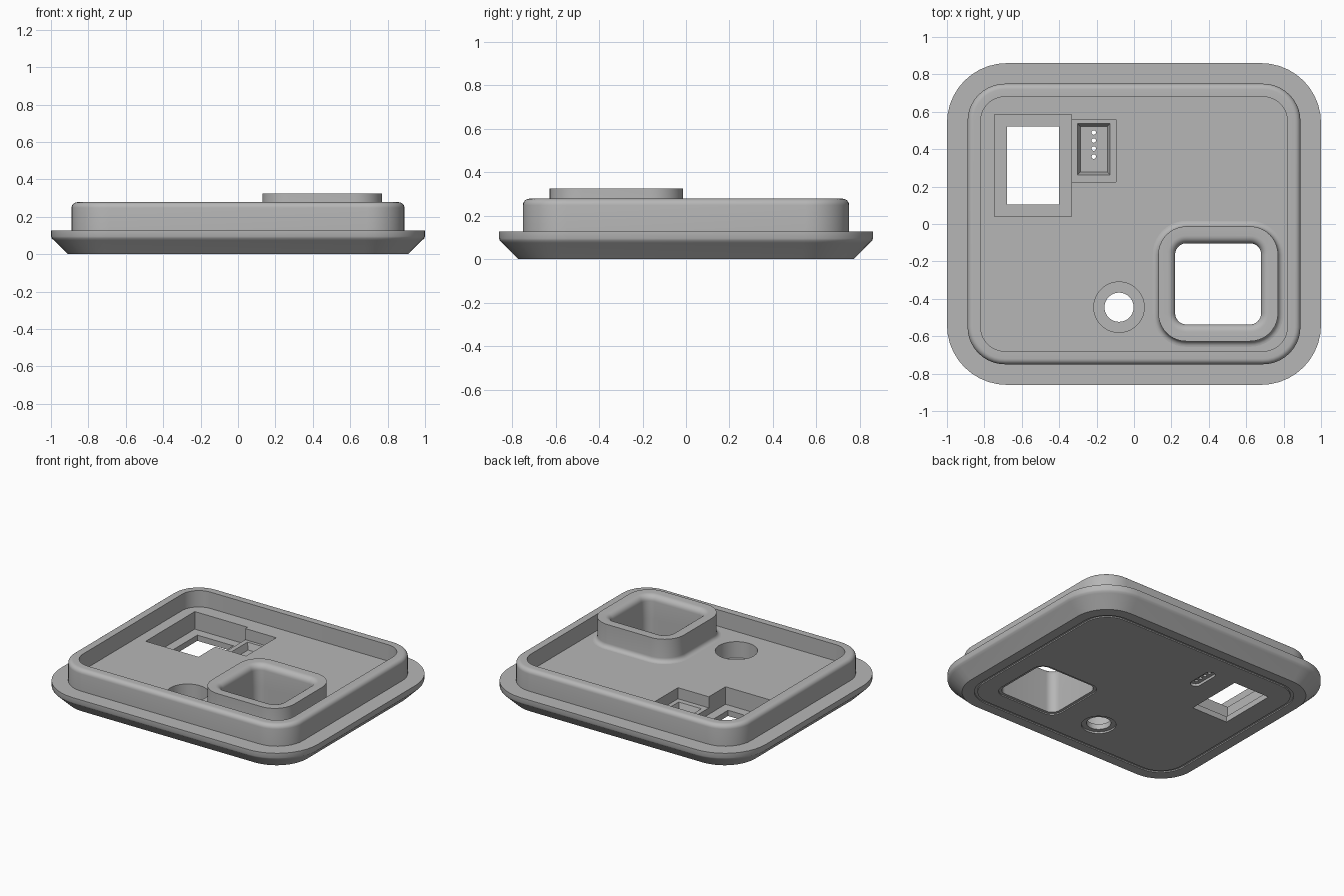
import bpy, bmesh, math

if "Cube" in bpy.data.objects:
    bpy.data.objects.remove(bpy.data.objects["Cube"])

grey = bpy.data.materials.new("matte grey")
grey.use_nodes = True
colour = (0.47, 0.47, 0.47, 1)
grey.diffuse_color = colour
grey.node_tree.nodes["Principled BSDF"].inputs["Base Color"].default_value = colour

FLOOR = 0.163  # height of the tray floor


def loft(name, rings, centre=(0, 0), seg=10, closed=False):
    """Stack rounded rectangles (half x, half y, radius, z); closed makes a hollow ring."""
    bm = bmesh.new()
    loops = []
    for hx, hy, r, z in rings:
        loop = []
        for i, (sx, sy) in enumerate(((1, 1), (-1, 1), (-1, -1), (1, -1))):
            for k in range(seg + 1):
                a = math.pi / 2 * (i + k / max(seg, 1))
                loop.append(bm.verts.new((centre[0] + sx * (hx - r) + r * math.cos(a),
                                          centre[1] + sy * (hy - r) + r * math.sin(a), z)))
        loops.append(loop)
    n = len(loops[0])
    pairs = list(zip(loops, loops[1:]))
    if closed:
        pairs.append((loops[-1], loops[0]))
    else:
        bm.faces.new(loops[0][::-1])
        bm.faces.new(loops[-1])
    for low, high in pairs:
        for j in range(n):
            bm.faces.new((low[j], low[(j + 1) % n], high[(j + 1) % n], high[j]))
    bmesh.ops.remove_doubles(bm, verts=bm.verts, dist=0.00005)
    bmesh.ops.recalc_face_normals(bm, faces=bm.faces)
    mesh = bpy.data.meshes.new(name)
    bm.to_mesh(mesh)
    bm.free()
    mesh.materials.append(grey)
    obj = bpy.data.objects.new(name, mesh)
    bpy.context.collection.objects.link(obj)
    return obj


def select(obj):
    bpy.ops.object.select_all(action='DESELECT')
    obj.select_set(True)
    bpy.context.view_layer.objects.active = obj


def cut(target, cutter):
    cutter.hide_render = True
    mod = target.modifiers.new("cut", 'BOOLEAN')
    mod.operation = 'DIFFERENCE'
    mod.solver = 'EXACT'
    mod.object = cutter
    select(target)
    bpy.ops.object.modifier_apply(modifier=mod.name)
    bpy.data.objects.remove(cutter)


def prism(hx, hy, r, low, high, centre, seg=10):
    return loft("cutter", [(hx, hy, r, low), (hx, hy, r, high)], centre, seg)


def box(x0, x1, y0, y1, low, high):
    return prism((x1 - x0) / 2, (y1 - y0) / 2, 0, low, high,
                 ((x0 + x1) / 2, (y0 + y1) / 2), 0)


def inset(d, z, r=0.20):
    """Ring a distance d inside the outer face of the raised rim."""
    return (0.89 - d, 0.75 - d, r - d, z)


# Tray: chamfered flange, raised rim with rounded top, sunken floor
rim_top = [inset(0.03 * (1 - math.cos(math.radians(a))),
                 0.248 + 0.03 * math.sin(math.radians(a))) for a in range(0, 91, 15)]
tray = loft("cover_tray", [
    (0.91, 0.77, 0.24, 0), (0.985, 0.845, 0.305, 0.075), (0.996, 0.856, 0.316, 0.085),
    (1, 0.86, 0.32, 0.095), (1, 0.86, 0.32, 0.128), inset(0, 0.128)]
    + rim_top + [inset(0.07, 0.278), inset(0.07, FLOOR)])

# Square lens window through the floor, with a shallow rebate underneath
lens = (0.45, -0.32)
cut(tray, prism(0.23, 0.217, 0.06, -0.1, 0.3, lens))
cut(tray, prism(0.25, 0.237, 0.08, -0.1, 0.008, lens))

# Round port: wide pocket above, through hole, shallow rebate underneath
port = (-0.08, -0.445)
for radius, low, high in ((0.135, 0.05, 0.3), (0.078, -0.1, 0.3), (0.11, -0.1, 0.012)):
    cut(tray, prism(radius, radius, radius, low, high, port))

# Display opening: stepped rectangular pocket
cut(tray, box(-0.745, -0.335, 0.04, 0.585, 0.04, 0.3))
cut(tray, box(-0.68, -0.40, 0.105, 0.52, -0.1, 0.3))

# Indicator pocket with a tapered well, slot underneath and a row of pinholes
cut(tray, box(-0.34, -0.095, 0.225, 0.56, 0.085, 0.3))
indicator = (-0.215, 0.40)
cut(tray, loft("cutter", [(0.072, 0.122, 0, 0.04), (0.088, 0.138, 0, 0.086),
                          (0.088, 0.138, 0, 0.12)], indicator, 0))
cut(tray, prism(0.035, 0.105, 0.035, -0.1, 0.018, (-0.215, 0.425)))
for i in range(4):
    cut(tray, prism(0.012, 0.012, 0.012, -0.1, 0.1, (-0.215, 0.36 + 0.043 * i), 4))

# Thin seam groove around the underside
cut(tray, loft("cutter", [(0.84, 0.70, 0.19, -0.05), (0.84, 0.70, 0.19, 0.008),
                          (0.82, 0.68, 0.17, 0.008), (0.82, 0.68, 0.17, -0.05)],
               closed=True))


# Lens collar: base fillet outside, rounded lip inside
def collar_ring(d, z):
    return (0.32 + d, 0.307 + d, 0.15 + d, z)


steps = [math.radians(a) for a in range(0, 91, 15)]
fillet = [collar_ring(0.03 * (1 - math.sin(a)), FLOOR + 0.03 * (1 - math.cos(a))) for a in steps]
lip = [collar_ring(-0.05 - 0.04 * math.sin(a), 0.284 + 0.04 * math.cos(a)) for a in steps]
collar = loft("lens_collar", fillet + [collar_ring(0, 0.324)] + lip
              + [collar_ring(-0.09, FLOOR)], lens, closed=True)

for obj in (tray, collar):
    select(obj)
    bpy.ops.object.shade_smooth_by_angle(angle=math.radians(30))
